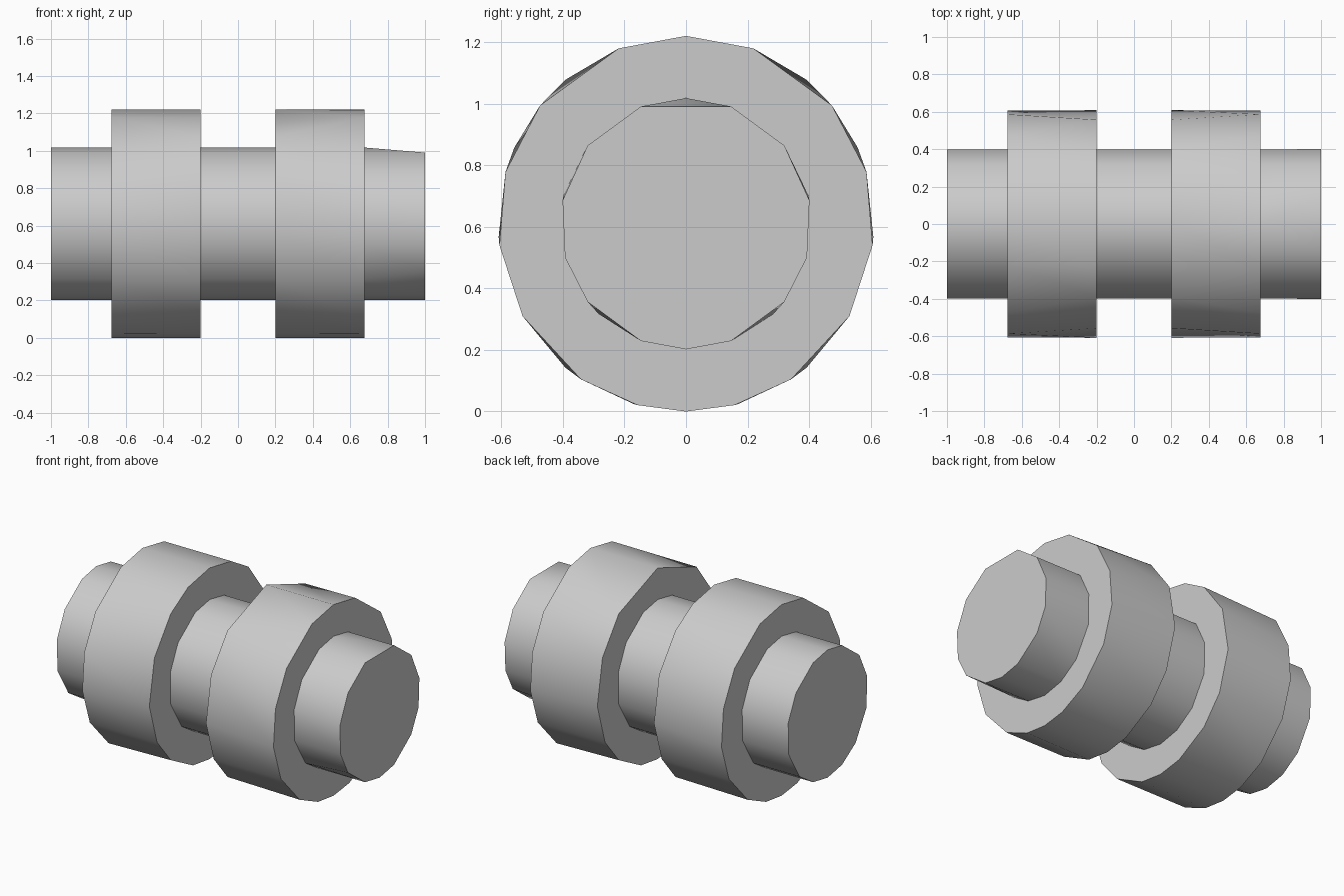
import bpy, bmesh
from math import radians, sin, cos

if "Cube" in bpy.data.objects:
    bpy.data.objects.remove(bpy.data.objects["Cube"])

CZ = 0.61
BIG, SMALL = 0.61, 0.408

# Corner angles on one half of each ring (degrees, bottom to top); mirrored in y
BIG_A = [-90, -75, -56, -29.5, -6.6, 16, 39, 69, 90]
BIG_B = [-90, -74, -50, -29.5, -4, 24, 50, 69, 90]
BIG_C = [-90, -74, -50, -29.5, -4, 24, 50, 90]
SMALL_A = [-90, -69, -38.5, -15.6, 10.6, 38.5, 69]
SMALL_B = [-90, -69, -46, -15.6, 13, 38.5, 69, 90]

# Stations along the shaft: x, radius, corner angles
STATIONS = [
    (-1.0, SMALL, SMALL_B), (-0.675, SMALL, SMALL_B),
    (-0.675, BIG, BIG_A), (-0.2, BIG, BIG_B),
    (-0.2, SMALL, SMALL_B), (0.2, SMALL, SMALL_B),
    (0.2, BIG, BIG_C), (0.675, BIG, BIG_A),
    (0.675, SMALL, SMALL_B), (1.0, SMALL, SMALL_A),
]

bm = bmesh.new()


def ring(x, r, half):
    """Closed ring as a list of (angle, vertex), starting at the bottom."""
    full = half + [180 - a for a in reversed(half) if abs(a) != 90]
    return [(a, bm.verts.new((x, r * cos(radians(a)), CZ + r * sin(radians(a)))))
            for a in full]


def zip_rings(p, q):
    """Join two rings that may have different corner counts."""
    p = p + [(270, p[0][1])]
    q = q + [(270, q[0][1])]
    i = j = 0
    while i < len(p) - 1 or j < len(q) - 1:
        pa = p[i + 1][0] if i < len(p) - 1 else 999
        qa = q[j + 1][0] if j < len(q) - 1 else 999
        if abs(pa - qa) < 9:
            bm.faces.new((p[i][1], p[i + 1][1], q[j + 1][1], q[j][1]))
            i, j = i + 1, j + 1
        elif pa < qa:
            bm.faces.new((p[i][1], p[i + 1][1], q[j][1]))
            i += 1
        else:
            bm.faces.new((p[i][1], q[j + 1][1], q[j][1]))
            j += 1


# Shaft with two collars as one skin
rings = [ring(*s) for s in STATIONS]
for p, q in zip(rings, rings[1:]):
    zip_rings(p, q)

# End caps
for r in (rings[0], rings[-1]):
    bm.faces.new([v for _, v in r])
bmesh.ops.recalc_face_normals(bm, faces=bm.faces)

mesh = bpy.data.meshes.new("collared_shaft")
bm.to_mesh(mesh)
bm.free()
shaft = bpy.data.objects.new("collared_shaft", mesh)
bpy.context.collection.objects.link(shaft)
bpy.context.view_layer.objects.active = shaft
shaft.select_set(True)
bpy.ops.object.shade_smooth_by_angle(angle=radians(45))
